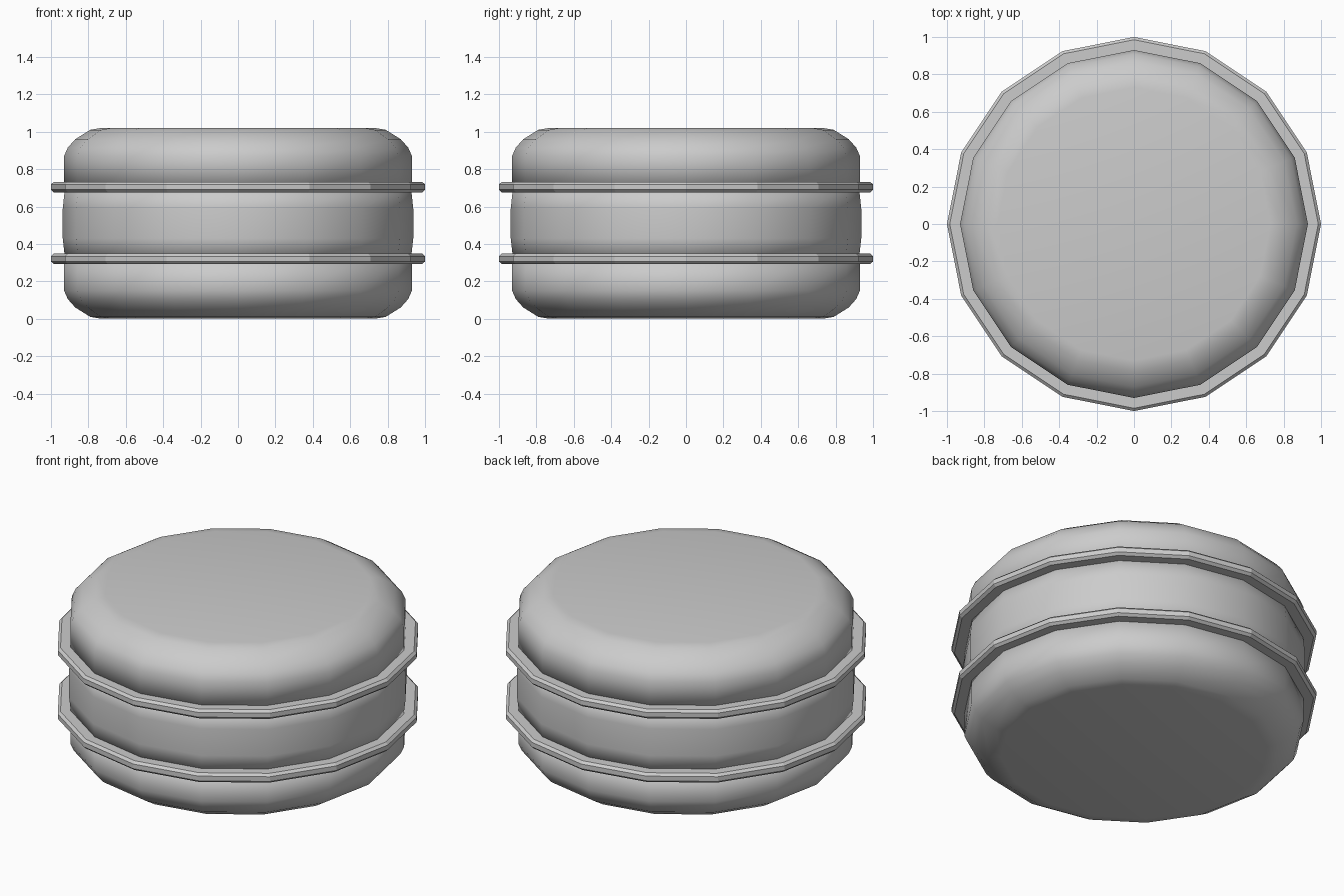
import bpy, math

SIDES = 16

cube = bpy.data.objects.get("Cube")
if cube:
    bpy.data.objects.remove(cube, do_unlink=True)

grey = bpy.data.materials.new("plain grey")
grey.use_nodes = True
grey.diffuse_color = (0.6, 0.6, 0.6, 1)
grey.node_tree.nodes["Principled BSDF"].inputs["Base Color"].default_value = (0.6, 0.6, 0.6, 1)


def lathe(name, profile, smooth):
    """Spin a bottom-to-top (radius, height) profile and close both ends."""
    verts, faces = [], []
    for r, z in profile:
        for i in range(SIDES):
            a = math.tau * i / SIDES
            verts.append((r * math.cos(a), r * math.sin(a), z))
    for k in range(len(profile) - 1):
        for i in range(SIDES):
            j = (i + 1) % SIDES
            lo, hi = k * SIDES, (k + 1) * SIDES
            faces.append((lo + i, lo + j, hi + j, hi + i))
    faces.append(tuple(reversed(range(SIDES))))
    faces.append(tuple(range(len(verts) - SIDES, len(verts))))
    mesh = bpy.data.meshes.new(name)
    mesh.from_pydata(verts, [], faces)
    mesh.materials.append(grey)
    mesh.polygons.foreach_set("use_smooth", [smooth] * len(faces))
    mesh.update()
    obj = bpy.data.objects.new(name, mesh)
    bpy.context.collection.objects.link(obj)
    return obj


# Rounded end caps, mirrored about the middle height
height = 1.02
cap = [(0.93, 0.70), (0.93, 0.87), (0.91, 0.915), (0.87, 0.96), (0.79, 1.01), (0.73, height)]
lathe("top_cap", cap, True)
lathe("bottom_cap", [(r, height - z) for r, z in reversed(cap)], True)

# Slightly bulging middle drum
lathe("middle_drum", [(0.925, 0.32), (0.937, 0.43), (0.937, 0.59), (0.925, 0.70)], True)

# Thin bevelled flanges
for name, z in (("upper_flange", 0.704), ("lower_flange", 0.32)):
    lathe(name, [(0.985, z - 0.028), (1.0, z - 0.014), (1.0, z + 0.014), (0.985, z + 0.028)], False)
